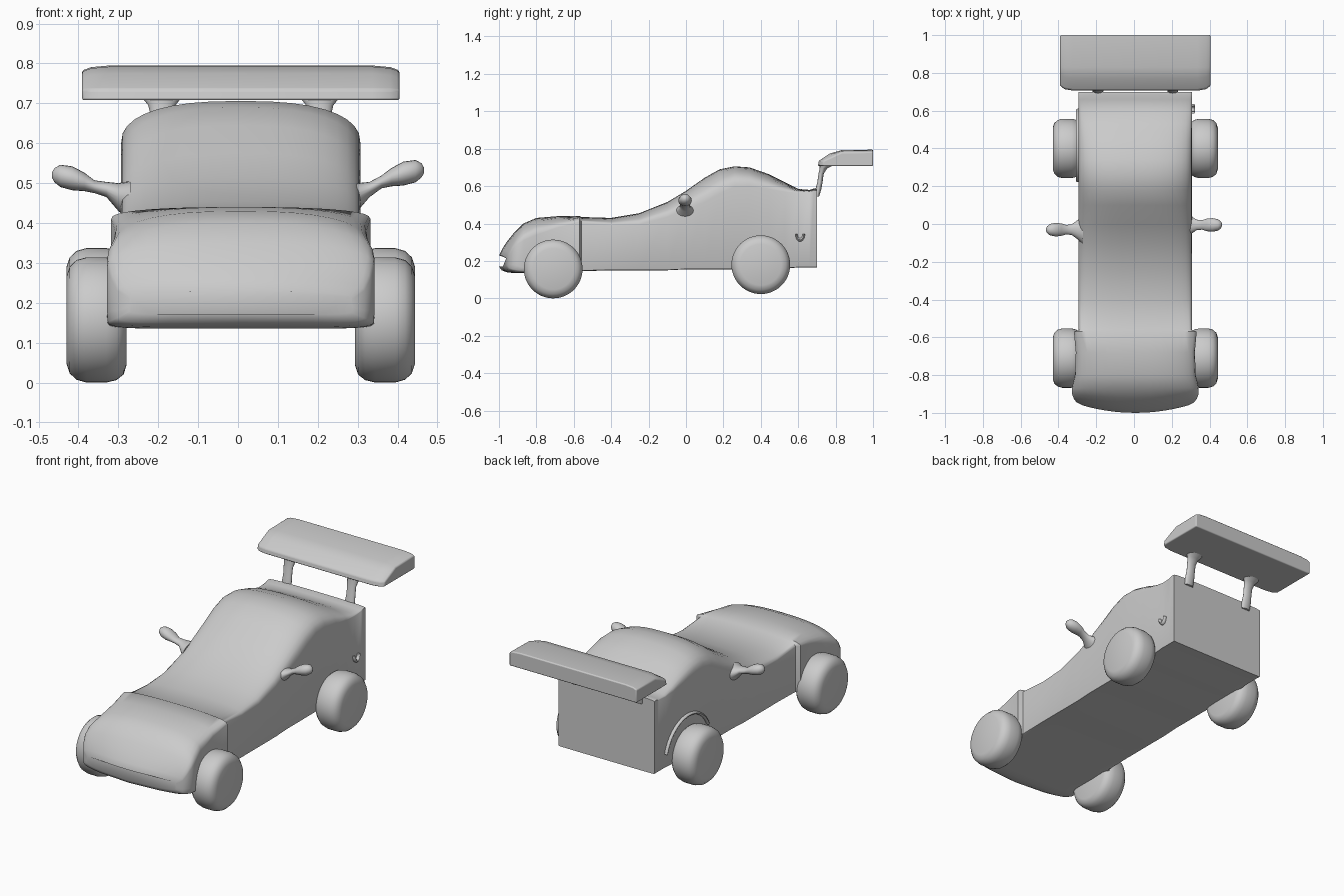
import bpy, bmesh, math
from mathutils import Vector

cube = bpy.data.objects.get("Cube")
if cube:
    bpy.data.objects.remove(cube, do_unlink=True)

grey = bpy.data.materials.new("plain grey")
grey.use_nodes = True
colour = (0.6, 0.6, 0.6, 1)
grey.diffuse_color = colour
grey.node_tree.nodes["Principled BSDF"].inputs["Base Color"].default_value = colour

MID = 0.007  # centre line of the car


def loft(name, rings, angle=40, bevel=0):
    """Skin a row of equal rings, cap both ends and shade smooth."""
    bm = bmesh.new()
    rows = [[bm.verts.new(p) for p in ring] for ring in rings]
    count = len(rows[0])
    for a, b in zip(rows, rows[1:]):
        for i in range(count):
            j = (i + 1) % count
            bm.faces.new((a[i], a[j], b[j], b[i]))
    bm.faces.new(rows[0])
    bm.faces.new(rows[-1])
    bmesh.ops.recalc_face_normals(bm, faces=bm.faces)
    mesh = bpy.data.meshes.new(name)
    bm.to_mesh(mesh)
    bm.free()
    obj = bpy.data.objects.new(name, mesh)
    bpy.context.collection.objects.link(obj)
    mesh.materials.append(grey)
    if bevel:
        mod = obj.modifiers.new("soft edges", "BEVEL")
        mod.width = bevel
        mod.segments = 3
    bpy.ops.object.select_all(action="DESELECT")
    bpy.context.view_layer.objects.active = obj
    obj.select_set(True)
    bpy.ops.object.shade_smooth_by_angle(angle=math.radians(angle))
    return obj


def ellipse(centre, u, v, count=20):
    """Closed ring around a centre, spanned by two half-axis vectors."""
    turns = [math.tau * i / count for i in range(count)]
    return [Vector(centre) + Vector(u) * math.cos(t) + Vector(v) * math.sin(t) for t in turns]


def body_section(y, bottom, top, drop, width, low):
    """Box section with a crowned top; the front end bows back at the sides."""
    steps, power = 18, 0.8
    bow = 0.04 * min(1, max(0, (-0.86 - y) / 0.12))
    ring = []
    for half, base, height in ((1, top - drop, drop), (-1, bottom + low, -low)):
        for i in range(steps + 1):
            t = math.pi * i / steps
            c, s = math.cos(t) * half, math.sin(t)
            p = power if half > 0 else 0.3
            x = math.copysign(abs(c) ** p, c)
            ring.append((MID + width * x, y + bow * x * x, base + height * max(s, 0) ** p))
    return ring


# Body: y, bottom, top, crown drop, half width, lower rounding
nose = [
    (-1, .17, .23, .02, .28, .02),
    (-.985, .15, .26, .03, .31, .03),
    (-.96, .14, .3, .04, .325, .04),
    (-.92, .135, .35, .06, .335, .04),
    (-.87, .135, .4, .09, .335, .03),
    (-.8, .14, .43, .09, .32, .02),
    (-.68, .14, .44, .06, .315, .01),
    (-.57, .145, .44, .03, .325, .01),
    (-.56, .145, .435, .03, .3, .01),
]
tub = [
    (-.4, .15, .43, .04), (-.25, .15, .455, .06), (-.1, .15, .515, .08),
    (0, .155, .575, .1), (.1, .155, .645, .13), (.18, .155, .69, .13),
    (.26, .155, .706, .11), (.34, .16, .7, .1), (.44, .16, .665, .08),
    (.53, .16, .62, .05), (.6, .165, .585, .02), (.66, .165, .58, .01),
    (.685, .165, .588, .01), (.7, .165, .585, .01),
]
sections = nose + [row + (.3, .005) for row in tub]
loft("body", [body_section(*row) for row in sections], 45)

# Wheels: rounded solid discs
tyre = [(-.075, .115), (-.068, .137), (-.05, .151), (-.025, .157),
        (.025, .157), (.05, .15), (.067, .134), (.075, .11)]
for place, y, z in (("front", -.71, .157), ("rear", .4, .18)):
    for side, label in ((1, "left"), (-1, "right")):
        rings = [ellipse((MID + side * (.362 + off), y, z), (0, r, 0), (0, 0, r), 48)
                 for off, r in tyre]
        loft(f"{place}_{label}_wheel", rings, 50)

# Side mirrors: flared root, thin stalk and flattened head; x, z, half depth, half height
stalk = [(.27, .455, .08, .05), (.3, .465, .05, .035), (.33, .484, .028, .019),
         (.36, .503, .025, .016), (.385, .515, .033, .023), (.415, .524, .036, .03),
         (.445, .53, .03, .028), (.46, .532, .018, .018), (.467, .532, .005, .006)]
for side, label, sink, y in ((1, "left", 0, -.005), (-1, "right", .012, -.03)):
    rings = [ellipse((side * x, y, z - sink * (x > .35)), (0, d, 0), (0, 0, h))
             for x, z, d, h in stalk]
    loft(f"{label}_mirror", rings, 60)

# Rear wing: flat underside, sloping front, slightly pinched ends
profile = [(.705, .708), (1, .708), (1, .795), (.83, .792), (.77, .775), (.71, .735)]


def wing_section(x, pinch):
    return [(MID + x, y + (pinch if y < .8 else 0), z - (pinch * .5 if z > .75 else 0))
            for y, z in profile]


spans = [(-.398, .025), (-.375, .008), (-.33, 0), (.33, 0), (.375, .008), (.398, .025)]
loft("rear_wing", [wing_section(*s) for s in spans], 35, .006)

# Wing struts: y, z, half width, half thickness
post = [(.7, .545, .028, .012), (.708, .585, .029, .016), (.716, .62, .026, .014),
        (.722, .665, .027, .014), (.735, .695, .034, .02), (.755, .715, .05, .04)]
for side, label in ((1, "left"), (-1, "right")):
    rings = [ellipse((MID + side * .198, y, z), (w, 0, 0), (0, d, 0)) for y, z, w, d in post]
    loft(f"{label}_wing_strut", rings, 50)

# Raised arch trim over the rear right wheel
arch = []
for i in range(25):
    t = math.radians(15 + 140 * i / 24)
    out = Vector((0, math.cos(t), math.sin(t)))
    arch.append(ellipse(Vector((-.295, .41, .19)) + out * .2, (.013, 0, 0), out * .008, 10))
loft("right_rear_arch", arch, 50)

# Small open hook on the left rear flank
hook = []
for i in range(13):
    t = math.pi * (1 + i / 12)
    out = Vector((0, math.cos(t), 1.6 * math.sin(t)))
    hook.append(ellipse(Vector((.31, .61, .345)) + out * .02, (.014, 0, 0), out * .3 * .02, 8))
loft("left_flank_hook", hook, 50)
